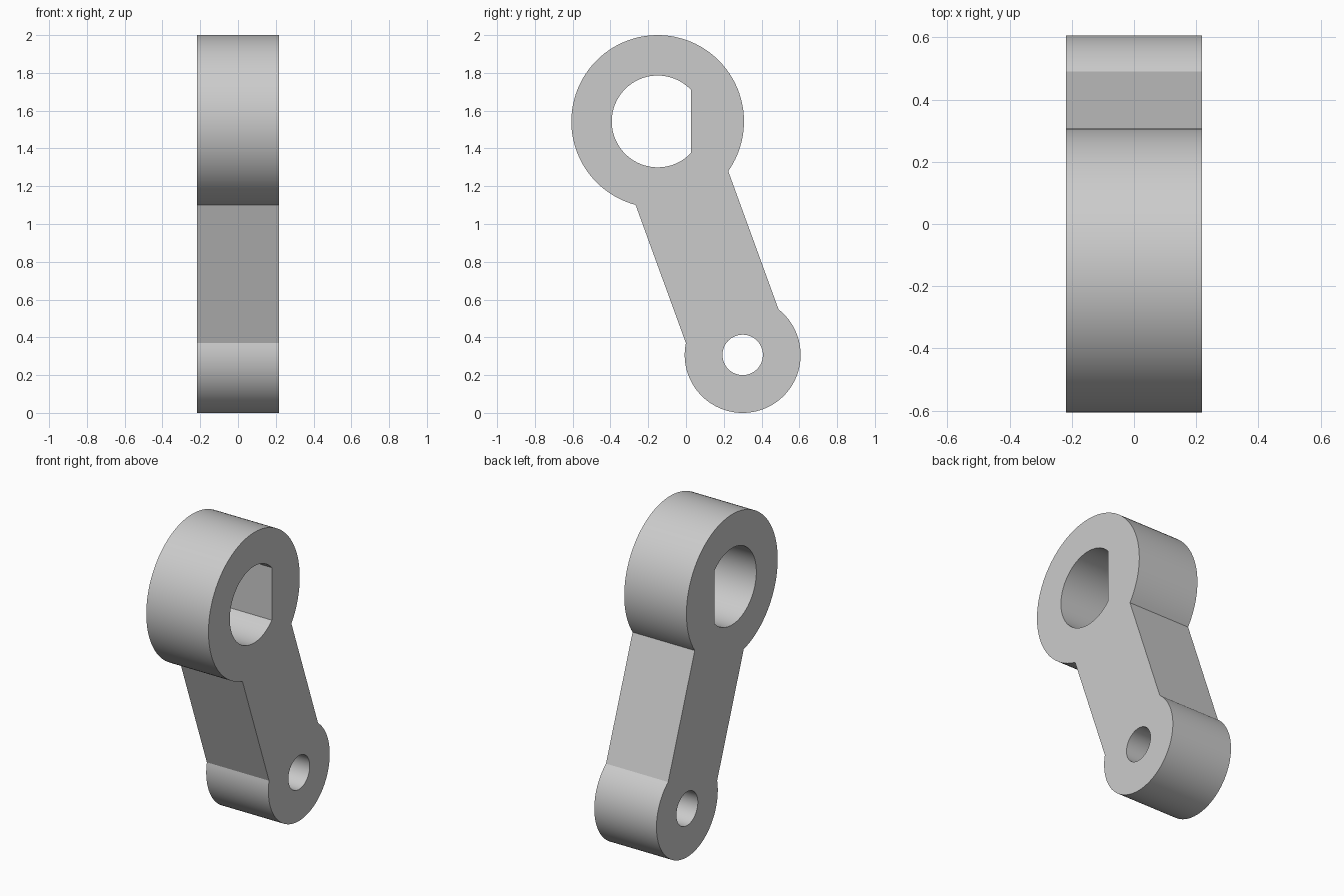
import bpy
import bmesh
from math import acos, asin, atan2, cos, sin, pi, tau
from mathutils import Matrix, Vector

cube = bpy.data.objects.get("Cube")
if cube:
    bpy.data.objects.remove(cube, do_unlink=True)

# Main dimensions, in the side plane (y, z)
BIG, SMALL = Vector((-0.15, 1.543)), Vector((0.30, 0.307))
BIG_R, SMALL_R = 0.457, 0.307
BORE_R, PIN_R = 0.243, 0.107
FLAT = 0.177            # distance of the bore flat from its centre
BAR_HALF = 0.261
HALF_WIDTH = 0.218


def arc(centre, radius, start, end, steps):
    return [centre + radius * Vector((cos(t), sin(t)))
            for t in (start + (end - start) * i / steps for i in range(steps + 1))]


# Outer outline: two round ends joined by a straight bar
axis = SMALL - BIG
lean = atan2(axis.y, axis.x)
b, s = asin(BAR_HALF / BIG_R), asin(BAR_HALF / SMALL_R)
outline = arc(BIG, BIG_R, lean + b, lean + tau - b, 96)
outline += arc(SMALL, SMALL_R, lean + pi + s, lean + 3 * pi - s, 72)

# D-shaped bore and round pin hole
f = acos(FLAT / BORE_R)
bore = arc(BIG, BORE_R, f, tau - f, 72)
pin_hole = arc(SMALL, PIN_R, 0, tau, 64)[:-1]

# Filled flat curve, extruded to the full width
curve = bpy.data.curves.new("lever_profile", "CURVE")
curve.dimensions = "2D"
curve.fill_mode = "BOTH"
curve.extrude = HALF_WIDTH
for loop in (outline, bore, pin_hole):
    spline = curve.splines.new("POLY")
    spline.points.add(len(loop) - 1)
    for point, p in zip(spline.points, loop):
        point.co = (p.x, p.y, 0, 1)
    spline.use_cyclic_u = True

profile = bpy.data.objects.new("lever_profile", curve)
bpy.context.collection.objects.link(profile)
bpy.context.view_layer.update()
mesh = bpy.data.meshes.new_from_object(
    profile.evaluated_get(bpy.context.evaluated_depsgraph_get()))
bpy.data.objects.remove(profile, do_unlink=True)

# Stand the profile up in the side plane and weld caps to walls
bm = bmesh.new()
bm.from_mesh(mesh)
bm.transform(Matrix(((0, 0, 1, 0), (1, 0, 0, 0), (0, 1, 0, 0), (0, 0, 0, 1))))
bmesh.ops.remove_doubles(bm, verts=bm.verts, dist=0.0001)
bmesh.ops.recalc_face_normals(bm, faces=bm.faces)
bm.to_mesh(mesh)
bm.free()

# Plain grey metal
grey = bpy.data.materials.new("grey_metal")
grey.use_nodes = True
colour = (0.6, 0.6, 0.6, 1)
grey.diffuse_color = colour
grey.node_tree.nodes["Principled BSDF"].inputs["Base Color"].default_value = colour
mesh.materials.clear()
mesh.materials.append(grey)

lever = bpy.data.objects.new("lever_arm", mesh)
mesh.name = "lever_arm"
bpy.context.collection.objects.link(lever)
bpy.ops.object.select_all(action="DESELECT")
lever.select_set(True)
bpy.context.view_layer.objects.active = lever
bpy.ops.object.shade_smooth_by_angle(angle=0.35)
